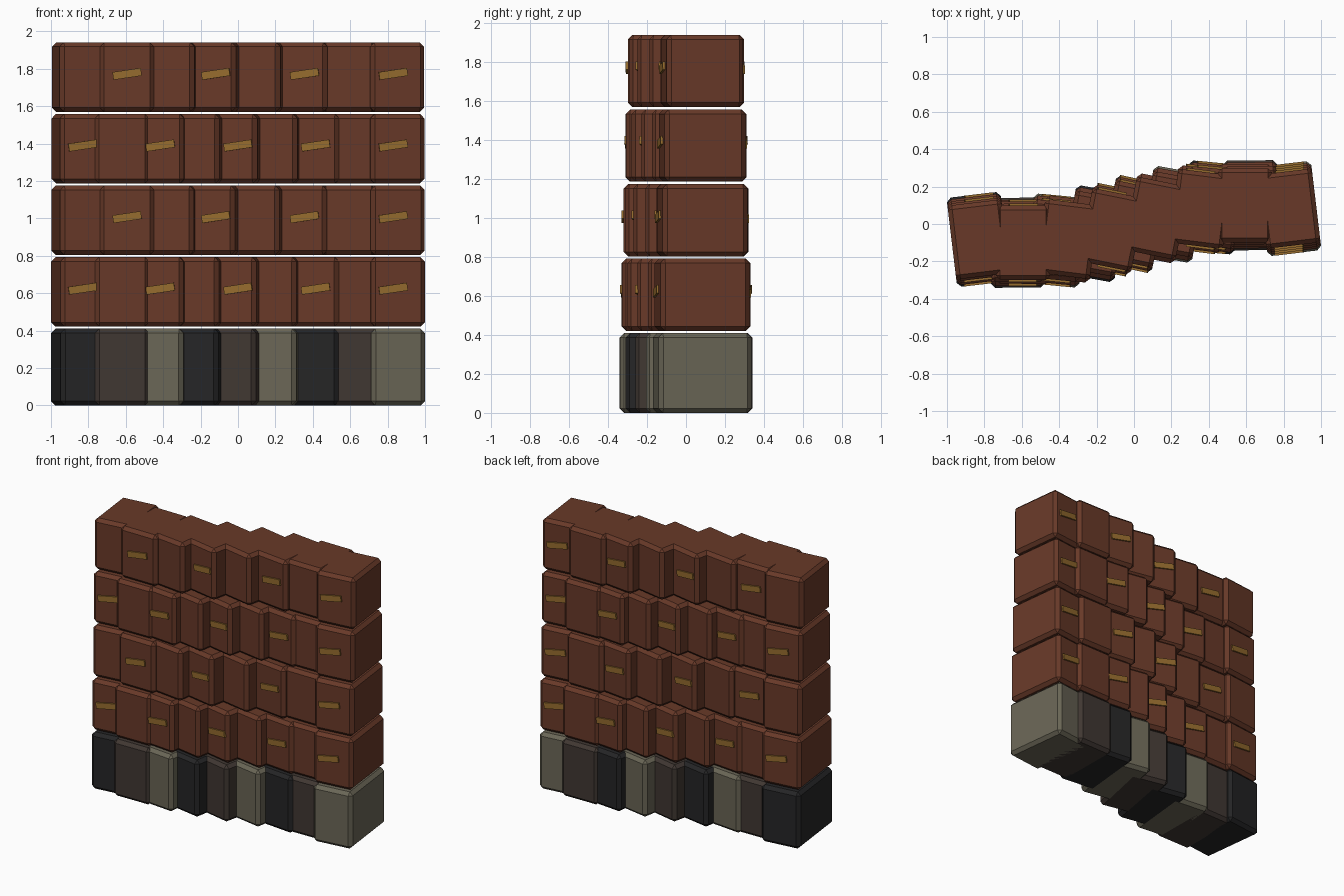
import bpy, bmesh, math
from mathutils import Matrix

cube = bpy.data.objects.get("Cube")
if cube:
    bpy.data.objects.remove(cube, do_unlink=True)


def material(name, rgb):
    col = [(c / 255 / 12.92) if c < 11 else ((c / 255 + 0.055) / 1.055) ** 2.4 for c in rgb] + [1]
    m = bpy.data.materials.new(name)
    m.use_nodes = True
    m.diffuse_color = col
    m.node_tree.nodes["Principled BSDF"].inputs["Base Color"].default_value = col
    return m


earth = material("red_brown_earth", (104, 57, 40))
straw = material("straw_gold", (150, 108, 46))
stones = [material("dark_stone", (37, 37, 38)),
          material("brown_stone", (64, 55, 50)),
          material("pale_stone", (106, 102, 86))]


def box(name, size, matrix, mat, chamfer=0):
    bm = bmesh.new()
    bmesh.ops.create_cube(bm, size=1)
    bmesh.ops.scale(bm, vec=size, verts=bm.verts)
    if chamfer:
        bmesh.ops.bevel(bm, geom=bm.edges[:], offset=chamfer, segments=1,
                        affect='EDGES', profile=0.5)
    mesh = bpy.data.meshes.new(name)
    bm.to_mesh(mesh)
    bm.free()
    mesh.materials.append(mat)
    ob = bpy.data.objects.new(name, mesh)
    ob.matrix_world = matrix
    bpy.context.collection.objects.link(ob)
    return ob


END_X = 0.83        # centre of the end blocks
WIDTH = 0.29
CHAMFER = 0.023
WAVE = 2.62         # wave number of the winding wall


def placement(count, i):
    """Position and turn of block i in a row that winds along x."""
    x = -END_X + 2 * END_X * i / (count - 1)
    return x, 0.1 * math.sin(WAVE * x), math.radians(-12) * math.cos(WAVE * x)


# Stone footing
for i in range(9):
    x, y, yaw = placement(9, i)
    m = Matrix.Translation((x, y, 0.205)) @ Matrix.Rotation(yaw, 4, 'Z')
    box(f"footing_stone_{i + 1}", (WIDTH, 0.48, 0.41), m, stones[i % 3], CHAMFER)

# Earth courses, staggered and tapering upward
for row in range(4):
    count = 9 - row % 2
    half_depth = 0.23 - 0.0105 * row
    z = 0.607 + 0.3828 * row
    for i in range(count):
        x, y, yaw = placement(count, i)
        turn = Matrix.Rotation(yaw, 4, 'Z')
        box(f"earth_block_{row + 1}_{i + 1}", (WIDTH, 2 * half_depth, 0.371),
            Matrix.Translation((x, y, z)) @ turn, earth, CHAMFER)
        # Slanted straw strips on both faces of every second block
        if i % 2 == row % 2:
            for side, label in ((-1, "front"), (1, "back")):
                out = side * (half_depth / math.cos(yaw) + 0.002)
                face = Matrix.Rotation(math.pi if side > 0 else 0, 4, 'Z')
                m = (Matrix.Translation((x, y + out, z + 0.017)) @ turn @ face
                     @ Matrix.Rotation(math.radians(-8.5), 4, 'Y'))
                box(f"straw_strip_{label}_{row + 1}_{i + 1}", (0.153, 0.018, 0.042), m, straw)
